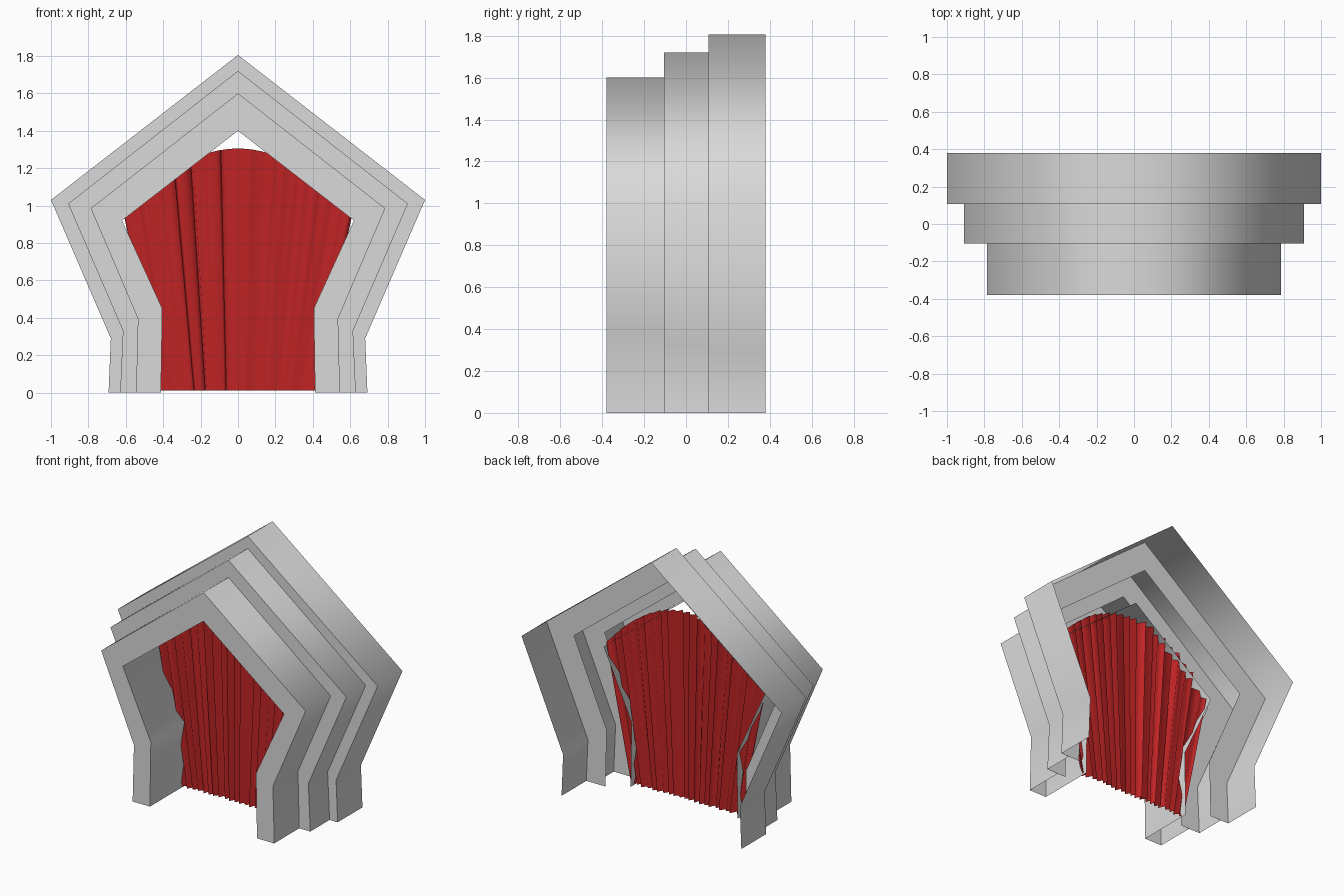
import bpy, bmesh, math, random

random.seed(4)
cube = bpy.data.objects.get("Cube")
if cube:
    bpy.data.objects.remove(cube)


def material(name, rgb):
    mat = bpy.data.materials.new(name)
    mat.use_nodes = True
    mat.diffuse_color = (*rgb, 1)
    mat.node_tree.nodes["Principled BSDF"].inputs["Base Color"].default_value = (*rgb, 1)
    return mat


def finish(bm, name, mat, angle):
    mesh = bpy.data.meshes.new(name)
    bm.to_mesh(mesh)
    bm.free()
    mesh.materials.append(mat)
    obj = bpy.data.objects.new(name, mesh)
    bpy.context.collection.objects.link(obj)
    bpy.ops.object.select_all(action="DESELECT")
    obj.select_set(True)
    bpy.context.view_layer.objects.active = obj
    bpy.ops.object.shade_smooth_by_angle(angle=math.radians(angle))


def arch(half):
    # mirror a half outline (foot up to peak) into a full open arch
    return half + [(-x, z) for x, z in reversed(half[:-1])]


def frame(name, outer, inner, front, back, mat, inner_back=None):
    # hollow frame: front face, outer wall and optional inner wall, open behind
    bm = bmesh.new()

    def row(points, y):
        return [bm.verts.new((x, y, z)) for x, z in arch(points)]

    def bridge(a, b):
        for i in range(len(a) - 1):
            bm.faces.new((a[i], a[i + 1], b[i + 1], b[i]))

    outer_front, inner_front = row(outer, front), row(inner, front)
    bridge(inner_front, outer_front)
    bridge(outer_front, row(outer, back))
    if inner_back is not None:
        bridge(row(inner, inner_back), inner_front)
    bmesh.ops.recalc_face_normals(bm, faces=bm.faces)
    if sum(f.normal.y for f in bm.faces) > 0:
        bmesh.ops.reverse_faces(bm, faces=bm.faces)
    finish(bm, name, mat, 85)


grey = material("light grey", (0.70, 0.70, 0.70))
red = material("curtain red", (0.52, 0.017, 0.018))

# Half outlines from the foot to the peak
large = [(0.692, 0), (0.68, 0.29), (1.0, 1.03), (0, 1.805)]
medium = [(0.63, 0), (0.615, 0.33), (0.908, 1.01), (0, 1.72)]
small = [(0.545, 0), (0.535, 0.395), (0.787, 0.985), (0, 1.6)]
gap = [(0.48, 0), (0.472, 0.42), (0.70, 0.95), (0, 1.5)]
opening = [(0.412, 0), (0.405, 0.45), (0.62, 0.92), (0, 1.4)]

# Three stepped frames
frame("back_frame", large, small, 0.107, 0.38, grey)
frame("middle_frame", medium, gap, -0.105, 0.107, grey)
frame("front_frame", small, opening, -0.38, -0.105, grey, inner_back=0.02)

# Pleated curtain fanning out towards an arched top
bm = bmesh.new()
folds = 42
columns = []
for i in range(folds + 1):
    u = -1 + 2 * i / folds
    if 0 < i < folds:
        u += random.uniform(-0.017, 0.017)
    depth = (-1) ** i * random.uniform(0.006, 0.026)
    x_top = 0.61 * u
    z_top = 1.305 - 0.95 * x_top ** 2
    columns.append([bm.verts.new((0.42 * u, depth - 0.02, 0.01)),
                    bm.verts.new((x_top, depth * 1.2 - 0.02, z_top))])
for a, b in zip(columns, columns[1:]):
    bm.faces.new((a[0], b[0], b[1], a[1]))
finish(bm, "curtain", red, 130)
